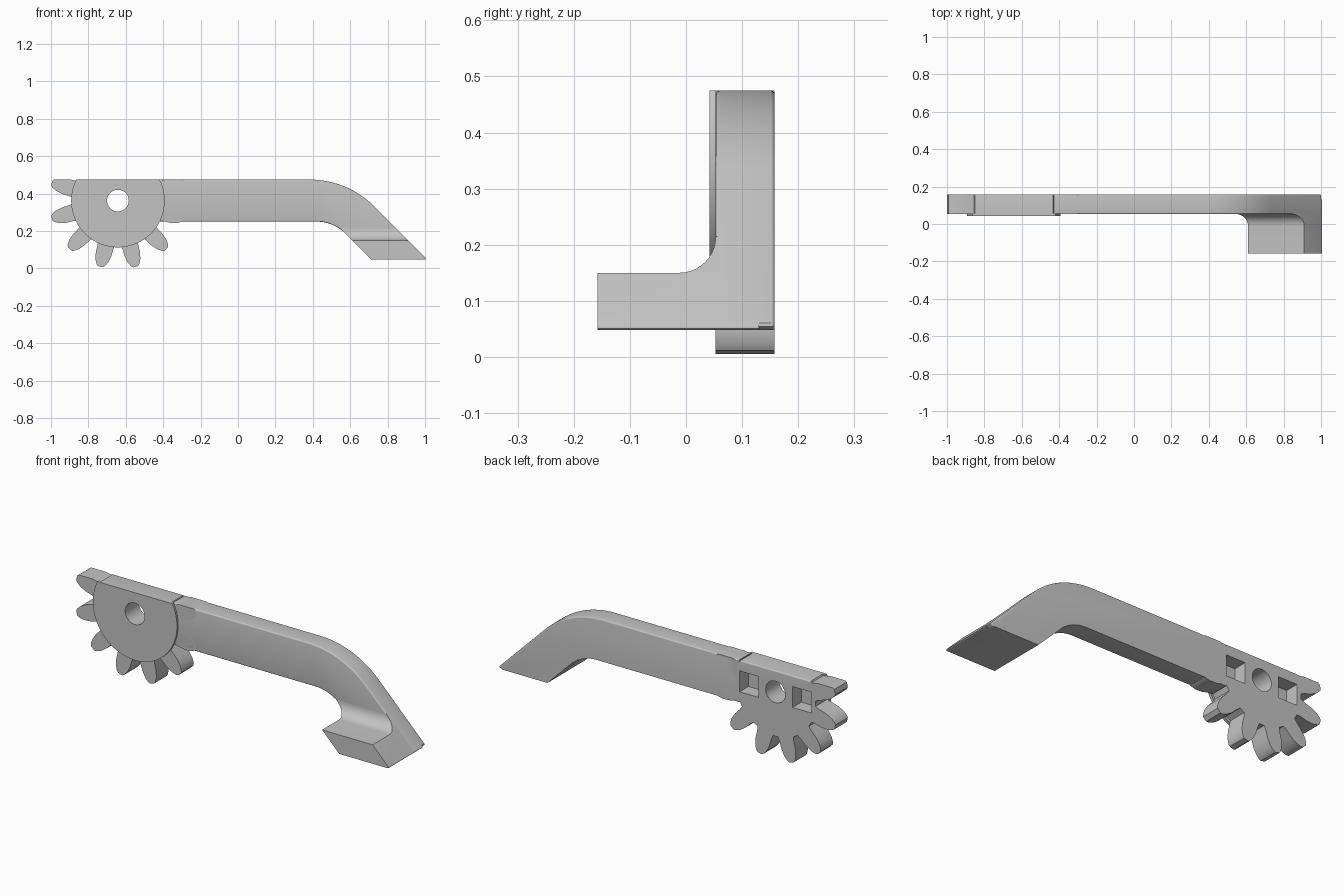
import bpy, bmesh
from math import cos, sin, radians, pi
from mathutils import Vector

if "Cube" in bpy.data.objects:
    bpy.data.objects.remove(bpy.data.objects["Cube"])

FRONT, BACK, TOP = 0.053, 0.158, 0.475
CX, CZ = -0.642, 0.362          # gear axis
INNER, OUTER = 0.76, 1.06       # x + z on the two sloping sides

grey = bpy.data.materials.new("plain_grey")
grey.use_nodes = True
grey.diffuse_color = (0.55, 0.55, 0.55, 1)
grey.node_tree.nodes["Principled BSDF"].inputs["Base Color"].default_value = (0.55, 0.55, 0.55, 1)


def arc(cx, cy, r, a0, a1, n):
    return [(cx + r * cos(radians(a0 + (a1 - a0) * i / n)),
             cy + r * sin(radians(a0 + (a1 - a0) * i / n))) for i in range(n + 1)]


def loft(ring_a, ring_b):
    """Solid between two matching rings of points."""
    bm = bmesh.new()
    a = [bm.verts.new(p) for p in ring_a]
    b = [bm.verts.new(p) for p in ring_b]
    n = len(a)
    bm.faces.new(a)
    bm.faces.new(b[::-1])
    for i in range(n):
        j = (i + 1) % n
        bm.faces.new((a[j], a[i], b[i], b[j]))
    bmesh.ops.recalc_face_normals(bm, faces=bm.faces)
    return bm, a, b


def slab(profile, y0, y1):
    return loft([(x, y0, z) for x, z in profile], [(x, y1, z) for x, z in profile])


def round_edges(bm, edges, size, segments=4):
    bmesh.ops.bevel(bm, geom=edges, offset=size, segments=segments, profile=0.5,
                    affect='EDGES', clamp_overlap=True)


def finish(name, bm):
    mesh = bpy.data.meshes.new(name)
    bm.to_mesh(mesh)
    bm.free()
    mesh.materials.append(grey)
    ob = bpy.data.objects.new(name, mesh)
    bpy.context.collection.objects.link(ob)
    return ob


def activate(ob):
    bpy.ops.object.select_all(action='DESELECT')
    ob.select_set(True)
    bpy.context.view_layer.objects.active = ob


def cut(ob, profile, y0, y1):
    cutter = finish("cutter", slab(profile, y0, y1)[0])
    cutter.hide_render = True
    mod = ob.modifiers.new("cut", 'BOOLEAN')
    mod.operation, mod.solver, mod.object = 'DIFFERENCE', 'EXACT', cutter
    activate(ob)
    bpy.ops.object.modifier_apply(modifier=mod.name)
    bpy.data.objects.remove(cutter)


def box(x, z, w, h):
    return [(x - w, z - h), (x + w, z - h), (x + w, z + h), (x - w, z + h)]


def circle(r, n):
    return arc(CX, CZ, r, 0, 360, n)[:-1]


# Arm: straight bar that bends down to the tip
upper = [(-0.425, TOP)] + arc(0.38, TOP - 0.495, 0.495, 90, 45, 16)
upper += [(0.999, 0.061), (1.0, 0.054), (0.988, 0.048)]
lower = [(INNER - 0.048, 0.048)] + arc(0.42, 0.033, 0.217, 45, 90, 12) + [(-0.425, 0.25)]
bm, front, back = slab(upper + lower, FRONT, BACK)
k, n = len(upper), len(upper + lower)
chain = [(front, i) for i in range(n - 1) if i != k - 1] + [(back, i) for i in range(k - 1)]
round_edges(bm, [bm.edges.get((ring[i], ring[i + 1])) for ring, i in chain], 0.016)
arm = finish("arm", bm)

# Foot: sheared block with a fillet rising into the arm
section = [(-0.158, 0.048), (0.13, 0.048), (0.13, 0.215)]
section += arc(-0.012, 0.215, 0.065, 0, -90, 10) + [(-0.158, 0.15)]
bm, inner, outer = loft([(INNER - z, y, z) for y, z in section],
                        [(OUTER - z, y, z) for y, z in section])
round_edges(bm, [bm.edges.get((outer[0], outer[1]))], 0.014)
foot = finish("foot", bm)

# Gear: twelve teeth, flattened level with the top of the arm
flank = [(0.238, 11.5), (0.262, 9.6), (0.3, 8.2), (0.335, 6), (0.358, 3.6), (0.366, 2)]
tooth = [(r, -a) for r, a in flank] + [(r, a) for r, a in reversed(flank)]
outline = []
for t in range(12):
    for r, a in tooth:
        ang = radians(15 + 30 * t + a)
        outline.append((CX + r * cos(ang), CZ + r * sin(ang)))
gear = finish("gear", slab(outline, FRONT, BACK)[0])
lid = box(CX, TOP + 0.5, 1, 0.5)
cut(gear, lid, -1, 1)

# Soften the long top back edge of the gear to match the arm
bm = bmesh.new()
bm.from_mesh(gear.data)
long_edges = [e for e in bm.edges if e.calc_length() > 0.3
              and all(abs(v.co.y - BACK) < 1e-4 and abs(v.co.z - TOP) < 1e-4 for v in e.verts)]
if long_edges:
    round_edges(bm, long_edges, 0.016)
bm.to_mesh(gear.data)
bm.free()

# Raised round plate on the front of the gear
plate = finish("hub_plate", slab(circle(0.25, 72), 0.042, FRONT + 0.004)[0])
cut(plate, lid, -1, 1)

# Axle hole, then two square pockets in the back
for part in (gear, plate):
    cut(part, circle(0.058, 40), -1, 1)
for side in (-1, 1):
    cut(gear, box(CX + side * 0.157, CZ, 0.056, 0.056), BACK - 0.075, BACK + 0.1)

for ob in (arm, foot, gear, plate):
    activate(ob)
    bpy.ops.object.shade_smooth_by_angle(angle=radians(32))
